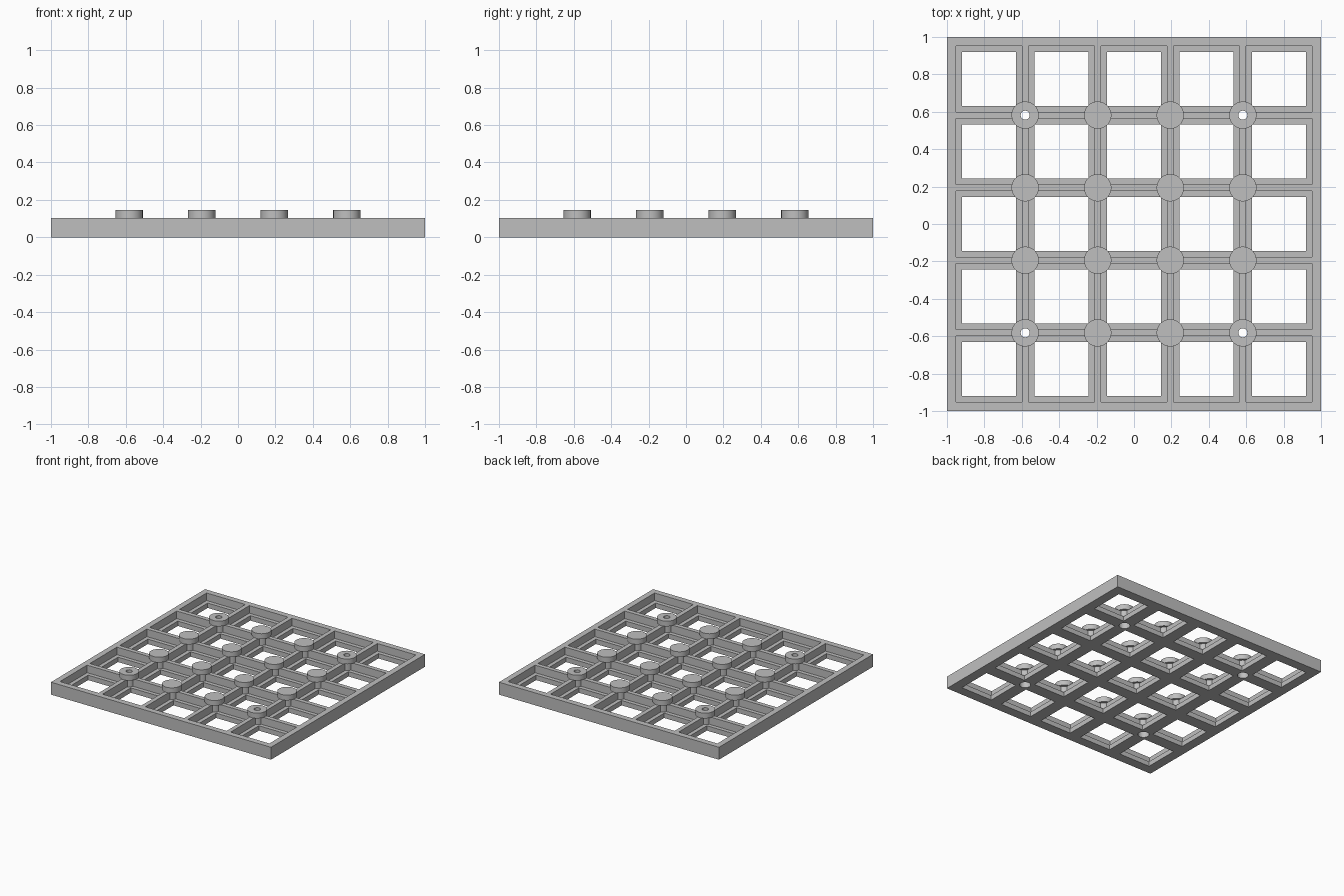
import bpy, bmesh, math
from mathutils import Matrix

if "Cube" in bpy.data.objects:
    bpy.data.objects.remove(bpy.data.objects["Cube"], do_unlink=True)

HEIGHT, LEDGE, TOP = 0.102, 0.04, 0.145
PITCH, POCKET, OPENING = 0.388, 0.352, 0.288
CELLS = [PITCH * i for i in range(-2, 3)]
POSTS = [PITCH * (i - 1.5) for i in range(4)]

grey = bpy.data.materials.new("grey plastic")
grey.use_nodes = True
colour = (0.52, 0.52, 0.52, 1)
grey.diffuse_color = colour
grey.node_tree.nodes["Principled BSDF"].inputs["Base Color"].default_value = colour


def finish(name, bm):
    mesh = bpy.data.meshes.new(name)
    bmesh.ops.recalc_face_normals(bm, faces=bm.faces)
    bm.to_mesh(mesh)
    bm.free()
    mesh.materials.append(grey)
    ob = bpy.data.objects.new(name, mesh)
    bpy.context.collection.objects.link(ob)
    return ob


def boxes(name, places, size, low, high):
    bm = bmesh.new()
    for x, y in places:
        bmesh.ops.create_cube(bm, matrix=Matrix.Translation((x, y, (low + high) / 2))
                              @ Matrix.Diagonal((size, size, high - low, 1)))
    return finish(name, bm)


def turned(name, places, profile, sides=48):
    """Closed turned solids from a (radius, z) profile, one at each place."""
    bm = bmesh.new()
    for x, y in places:
        rings = [[bm.verts.new((x + r * math.cos(math.tau * k / sides),
                                y + r * math.sin(math.tau * k / sides), z))
                  for k in range(sides)] for r, z in profile]
        bm.faces.new(rings[0][::-1])
        bm.faces.new(rings[-1])
        for a, b in zip(rings, rings[1:]):
            for k in range(sides):
                n = (k + 1) % sides
                bm.faces.new((a[k], a[n], b[n], b[k]))
    return finish(name, bm)


def combine(target, other, operation):
    mod = target.modifiers.new(other.name, "BOOLEAN")
    mod.operation, mod.solver, mod.object = operation, "EXACT", other
    bpy.context.view_layer.objects.active = target
    bpy.ops.object.modifier_apply(modifier=mod.name)
    bpy.data.objects.remove(other, do_unlink=True)


cells = [(x, y) for x in CELLS for y in CELLS]
posts = [(x, y) for x in POSTS for y in POSTS]
corners = [(x, y) for x in (POSTS[0], POSTS[-1]) for y in (POSTS[0], POSTS[-1])]

# Square slab with stepped pockets, leaving ribs and ledges
tray = boxes("grid_tray", [(0, 0)], 2, 0, HEIGHT)
combine(tray, boxes("pockets", cells, POCKET, LEDGE, 0.3), "DIFFERENCE")
combine(tray, boxes("openings", cells, OPENING, -0.1, 0.3), "DIFFERENCE")

# Flat-headed posts at the rib crossings
stem, head = 0.052, 0.073
combine(tray, turned("posts", posts, [(stem, LEDGE / 2), (stem, HEIGHT),
                                      (head, HEIGHT), (head, TOP)]), "UNION")

# Stepped screw holes through the four corner posts
bore, sink = 0.024, 0.042
combine(tray, turned("screw_holes", corners, [(sink, -0.1), (sink, 0.06),
                                              (bore, 0.06), (bore, 0.3)]), "DIFFERENCE")

bpy.ops.object.select_all(action="DESELECT")
tray.select_set(True)
bpy.context.view_layer.objects.active = tray
bpy.ops.object.shade_smooth_by_angle(angle=math.radians(30))
